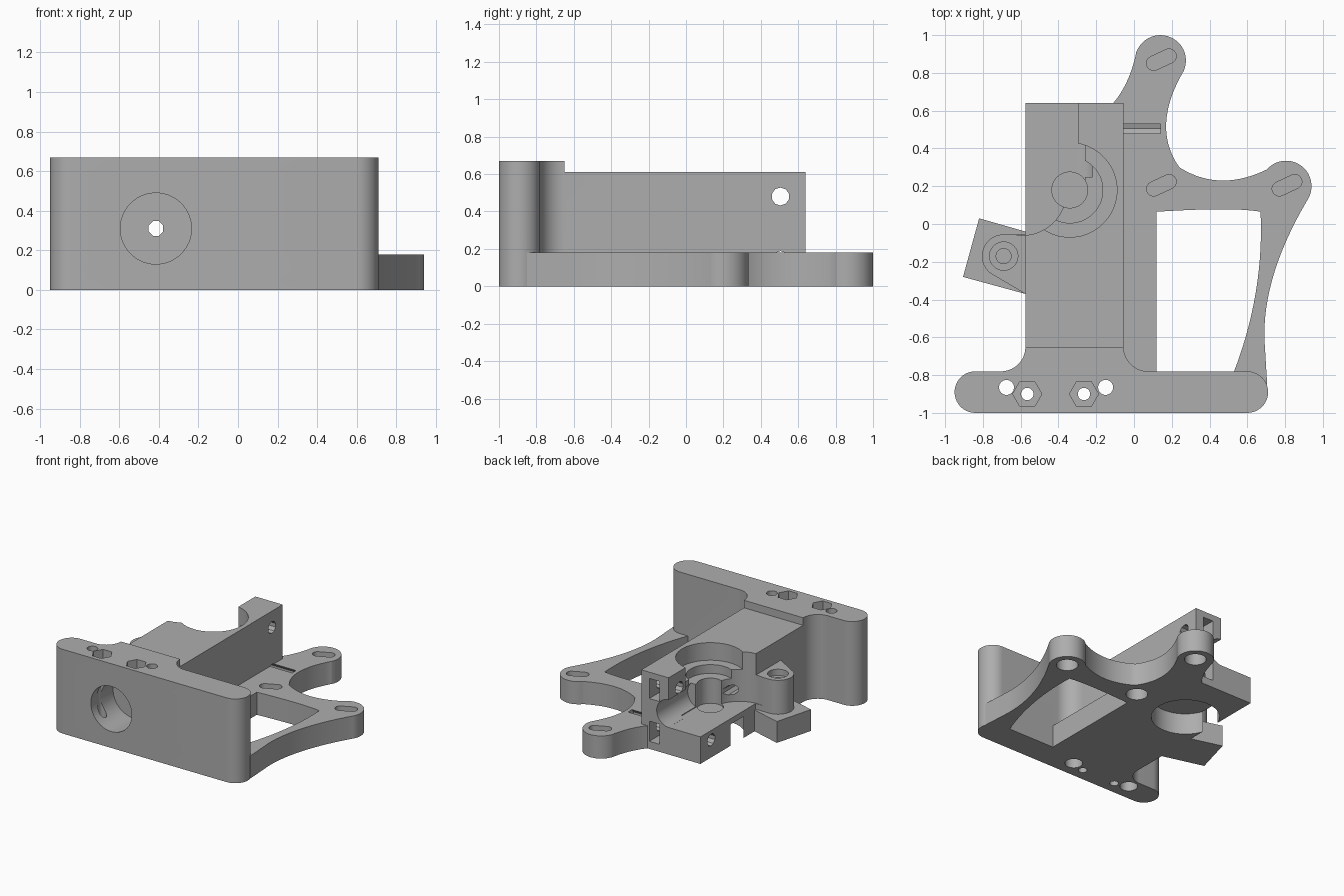
import bpy, bmesh
from math import cos, sin, radians, pi
from mathutils import Vector

if "Cube" in bpy.data.objects:
    bpy.data.objects.remove(bpy.data.objects["Cube"])

grey = bpy.data.materials.new("plain grey")
grey.use_nodes = True
colour = (0.42, 0.42, 0.42, 1)
grey.diffuse_color = colour
grey.node_tree.nodes["Principled BSDF"].inputs["Base Color"].default_value = colour


def arc(cx, cy, r, a0, a1, n=20):
    """Points on an arc, angles in degrees."""
    angles = [radians(a0 + (a1 - a0) * i / n) for i in range(n + 1)]
    return [(cx + r * cos(a), cy + r * sin(a)) for a in angles]


def circle(cx, cy, r, n=40):
    return arc(cx, cy, r, 180 / n, 360 + 180 / n, n)[:-1]


def bow(a, m, b, n=14):
    """Smooth curve from a to b passing through m."""
    a, m, b = Vector(a), Vector(m), Vector(b)
    c = 2 * m - (a + b) / 2
    ts = [i / n for i in range(n + 1)]
    return [tuple((1 - t) ** 2 * a + 2 * t * (1 - t) * c + t * t * b) for t in ts]


def rect(x0, x1, y0, y1):
    return [(x0, y0), (x1, y0), (x1, y1), (x0, y1)]


def slot(cx, cy, angle=25, half=0.045, r=0.038):
    dx, dy = half * cos(radians(angle)), half * sin(radians(angle))
    return (arc(cx + dx, cy + dy, r, angle - 90, angle + 90, 10)
            + arc(cx - dx, cy - dy, r, angle + 90, angle + 270, 10))


def prism(name, pts, lo, hi, axis="z"):
    """Extrude a closed profile along an axis."""
    place = {"z": lambda u, v, w: (u, v, w),
             "y": lambda u, v, w: (u, w, v),
             "x": lambda u, v, w: (w, u, v)}[axis]
    clean = []
    for p in pts:
        if not clean or (Vector(p) - Vector(clean[-1])).length > 0.002:
            clean.append(p)
    bm = bmesh.new()
    base = bm.faces.new([bm.verts.new(place(u, v, lo)) for u, v in clean])
    top = bmesh.ops.extrude_face_region(bm, geom=[base])
    moved = [g for g in top["geom"] if isinstance(g, bmesh.types.BMVert)]
    bmesh.ops.translate(bm, verts=moved, vec=place(0, 0, hi - lo))
    bmesh.ops.recalc_face_normals(bm, faces=bm.faces)
    me = bpy.data.meshes.new(name)
    bm.to_mesh(me)
    bm.free()
    me.materials.append(grey)
    ob = bpy.data.objects.new(name, me)
    bpy.context.scene.collection.objects.link(ob)
    return ob


tools = []


def combine(operation, *args):
    tool = prism("tool", *args)
    tool.hide_render = True
    mod = bracket.modifiers.new("step", "BOOLEAN")
    mod.operation, mod.solver, mod.object = operation, "EXACT", tool
    tools.append(tool)


def add(*args):
    combine("UNION", *args)


def cut(*args):
    combine("DIFFERENCE", *args)


# Main body block
bracket = prism("drive_bracket", rect(-0.575, -0.055, -0.85, 0.64), 0, 0.61)

# Foot with two curved arms, and its window
add([(-0.3, 0.64)] + bow((-0.11, 0.64), (-0.035, 0.76), (0.012, 0.91))
    + arc(0.14, 0.865, 0.135, 155, -28)
    + bow((0.257, 0.80), (0.17, 0.53), (0.24, 0.30))
    + bow((0.24, 0.30), (0.46, 0.23), (0.70, 0.287))
    + arc(0.805, 0.2, 0.135, 138, -30)
    + bow((0.92, 0.13), (0.745, -0.25), (0.69, -0.6))
    + [(0.705, -0.85), (0.6, -0.89), (-0.3, -0.89)], 0, 0.18)
cut([(0.12, -0.78), (0.12, 0.065)] + bow((0.12, 0.065), (0.46, 0.078), (0.67, 0.065))
    + bow((0.67, 0.065), (0.645, -0.36), (0.53, -0.78)), -0.1, 0.3)

# Tall front plate with rounded ends, filleted into the body
add(arc(-0.84, -0.89, 0.11, 90, 270) + arc(0.6, -0.89, 0.11, -90, 90)
    + arc(0.075, -0.65, 0.13, 270, 180) + arc(-0.705, -0.65, 0.13, 0, -90), 0, 0.67)

# Hinge: slanted block below, rounded boss above
hx, hy = -0.69, -0.17
add([(-0.82, 0.03), (-0.905, -0.28), (-0.575, -0.37), (-0.5, -0.37),
     (-0.5, -0.06), (-0.575, -0.04)], 0, 0.17)
add(arc(hx, hy, 0.115, 90, 232) + [(-0.575, -0.37), (-0.5, -0.37), (-0.5, -0.055)], 0.1, 0.44)
cut(circle(hx, hy, 0.075), 0.39, 0.6)
cut(circle(hx, hy, 0.04, 20), 0.05, 0.6)

# Stepped shaft bore from above and bearing seat from below
bx, by = -0.34, 0.18
for r, floor in ((0.25, 0.47), (0.175, 0.40), (0.095, 0.2)):
    cut(circle(bx, by, r), floor, 0.8)
cut(circle(bx, by, 0.25), -0.1, 0.17)

# Idler clearance: open corner, round pocket and undercut channel
cut(rect(-0.8, -0.295, by, 0.8), 0.215, 0.8)
cut(circle(-0.59, 0.17, 0.23), 0.215, 0.8)
cut(rect(-0.4, -0.26, 0.23, 0.43), 0.216, 0.47)
cut(circle(-0.3, 0.325, 0.11), 0.25, 0.8, "y")

# Nozzle socket in the front and the feed hole behind it
cut(circle(-0.415, 0.31, 0.18), -1.1, -0.72, "y")
cut(circle(-0.415, 0.31, 0.04, 8), -0.9, 0.25, "y")

# Tension screws crossing the back block, with square nut traps
for z, end in ((0.48, 0.3), (0.14, 0.14)):
    cut(circle(0.505, z, 0.048, 10), -0.8, end, "x")
    cut(rect(-0.215, -0.125, z - 0.08, z + 0.08), 0.43, 0.8, "y")

# Screw holes and hexagonal nut pockets in the front plate
for x in (-0.675, -0.15):
    cut(circle(x, -0.865, 0.04, 20), -0.1, 0.8)
    cut(circle(x, -0.865, 0.065, 24), -0.1, 0.12)
for x in (-0.565, -0.265):
    cut(arc(x, -0.9, 0.077, 0, 300, 5), 0.58, 0.8)
    cut(circle(x, -0.9, 0.033, 16), -0.1, 0.8)

# Motor mounting slots with round seats below a thin web
for x, y in ((0.145, 0.87), (0.145, 0.205), (0.81, 0.205)):
    cut(slot(x, y), 0.11, 0.3)
    cut(circle(x, y, 0.08, 28), -0.1, 0.1)

# Bake the steps and drop the tools
deps = bpy.context.evaluated_depsgraph_get()
baked = bpy.data.meshes.new_from_object(bracket.evaluated_get(deps))
bracket.modifiers.clear()
bracket.data = baked
for tool in tools:
    bpy.data.objects.remove(tool)
baked.materials.clear()
baked.materials.append(grey)
for poly in baked.polygons:
    poly.material_index = 0

bpy.context.view_layer.objects.active = bracket
bracket.select_set(True)
bpy.ops.object.shade_smooth_by_angle(angle=radians(30))
